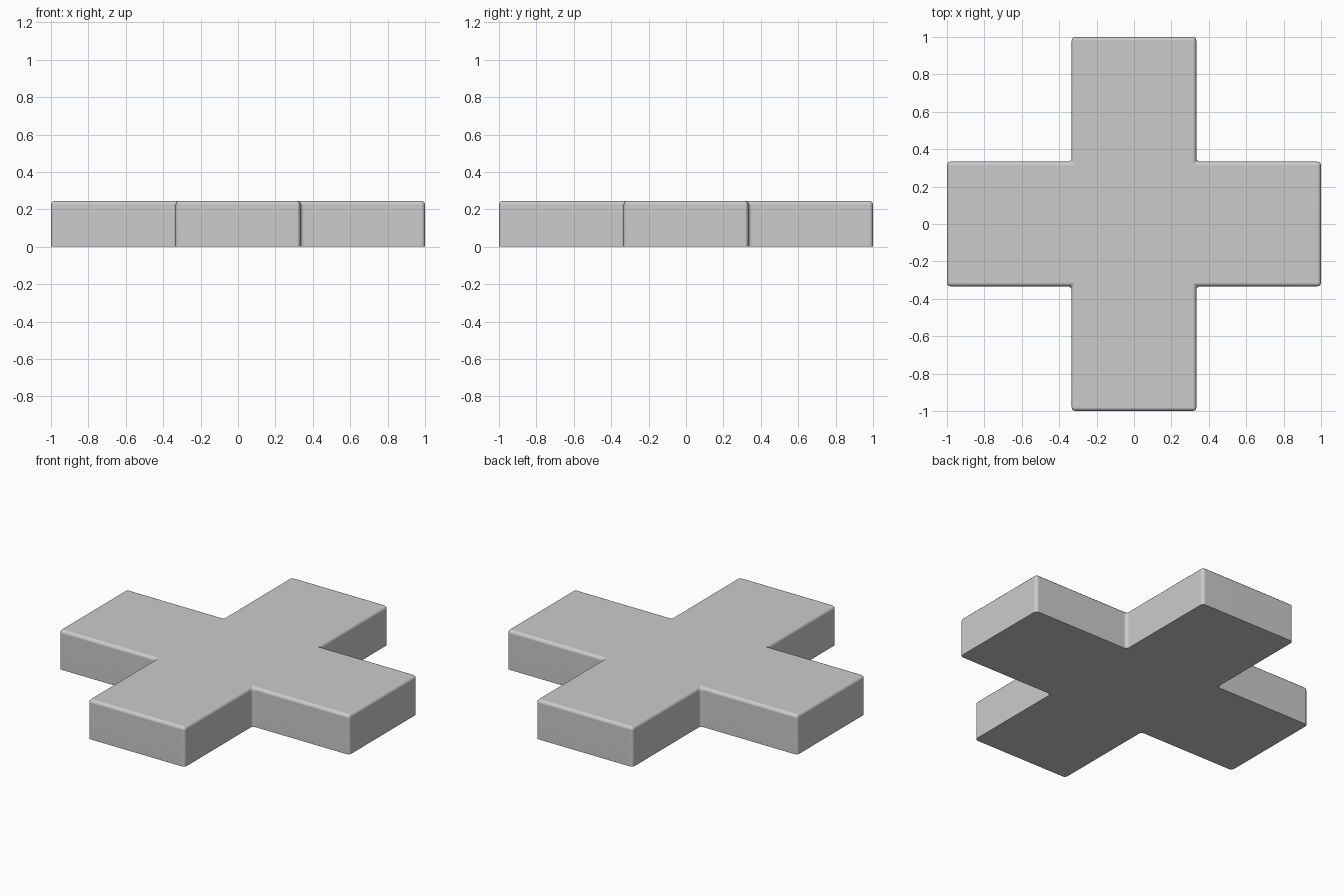
import bpy, bmesh, math

if "Cube" in bpy.data.objects:
    bpy.data.objects.remove(bpy.data.objects["Cube"])

ARM = 1 / 3      # half width of each arm
HEIGHT = 0.245
BEVEL = 0.02

# Plus-shaped outline: one arm's three corners, turned four times
bm = bmesh.new()
outline = []
for k in range(4):
    c, s = round(math.cos(k * math.pi / 2)), round(math.sin(k * math.pi / 2))
    for x, y in ((1, -ARM), (1, ARM), (ARM, ARM)):
        outline.append(bm.verts.new((x * c - y * s, x * s + y * c, 0)))
base = bm.faces.new(outline)

# Raise the outline into a solid, keeping the base
ext = bmesh.ops.extrude_face_region(bm, geom=[base], use_keep_orig=True)
top = [g for g in ext["geom"] if isinstance(g, bmesh.types.BMVert)]
bmesh.ops.translate(bm, verts=top, vec=(0, 0, HEIGHT))
bmesh.ops.recalc_face_normals(bm, faces=bm.faces)

# Round the top rim and upright corners; the underside stays sharp
edges = [e for e in bm.edges if max(v.co.z for v in e.verts) > 0.1]
bmesh.ops.bevel(bm, geom=edges, offset=BEVEL, offset_type='OFFSET',
                segments=3, profile=0.5, affect='EDGES', clamp_overlap=True)
bmesh.ops.recalc_face_normals(bm, faces=bm.faces)

mesh = bpy.data.meshes.new("plus_block")
bm.to_mesh(mesh)
bm.free()
block = bpy.data.objects.new("plus_block", mesh)
bpy.context.collection.objects.link(block)

# Smooth shading with a crisp bottom edge
bpy.context.view_layer.objects.active = block
block.select_set(True)
bpy.ops.object.shade_smooth_by_angle(angle=math.radians(40))
weighted = block.modifiers.new("weighted_normals", 'WEIGHTED_NORMAL')
weighted.keep_sharp = True
